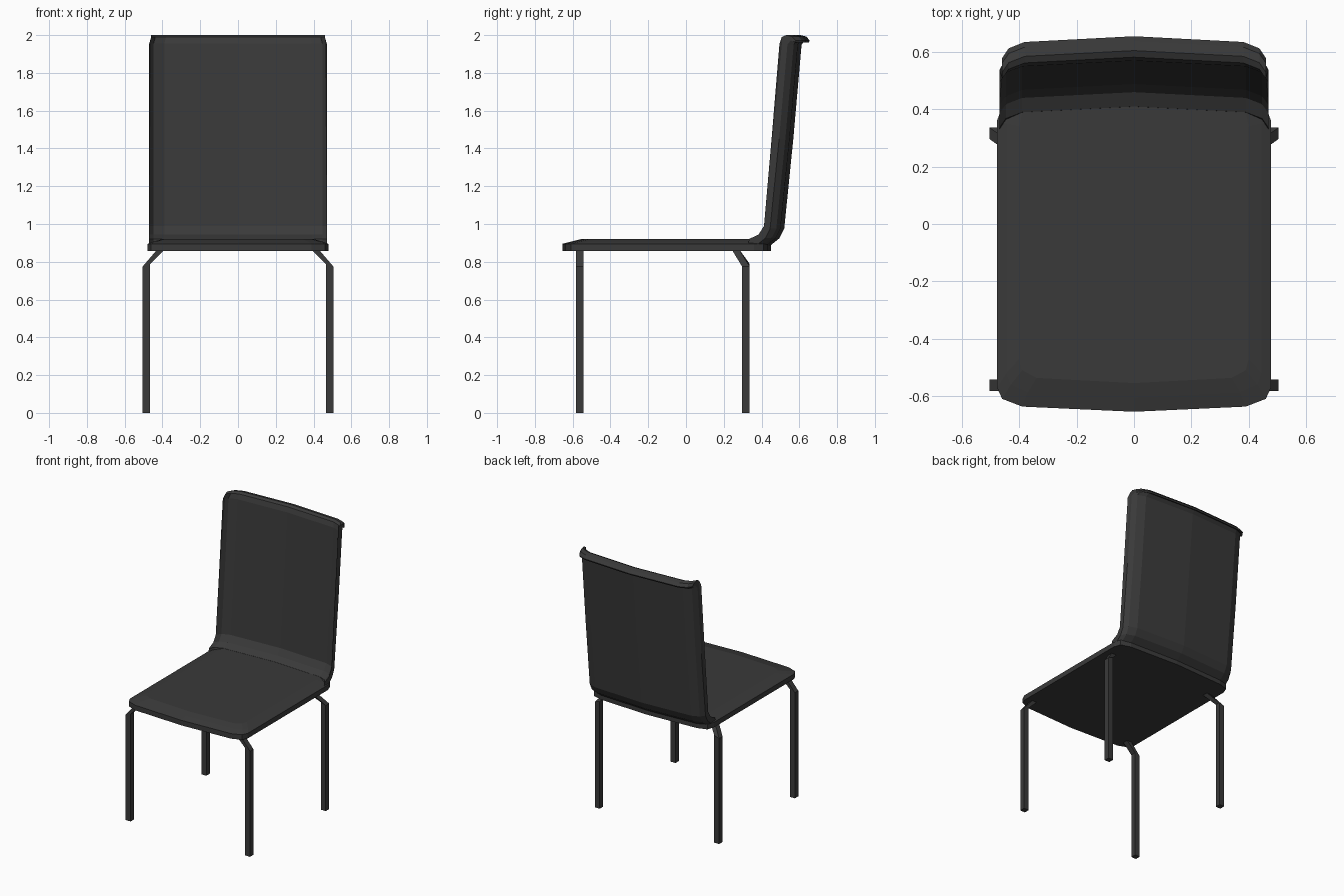
import bpy, bmesh

if "Cube" in bpy.data.objects:
    bpy.data.objects.remove(bpy.data.objects["Cube"])

charcoal = bpy.data.materials.new("charcoal")
charcoal.diffuse_color = (0.042, 0.042, 0.042, 1)
charcoal.use_nodes = True
charcoal.node_tree.nodes["Principled BSDF"].inputs["Base Color"].default_value = charcoal.diffuse_color


def loft(name, rings, cap_start=True, cap_end=True):
    """Skin closed rings of equal point count into one flat-shaded object."""
    bm = bmesh.new()
    loops = [[bm.verts.new(p) for p in ring] for ring in rings]
    n = len(loops[0])
    for a, b in zip(loops, loops[1:]):
        for i in range(n):
            j = (i + 1) % n
            bm.faces.new((a[i], a[j], b[j], b[i]))
    if cap_start:
        bm.faces.new(loops[0][::-1])
    if cap_end:
        bm.faces.new(loops[-1])
    bmesh.ops.recalc_face_normals(bm, faces=bm.faces)
    mesh = bpy.data.meshes.new(name)
    bm.to_mesh(mesh)
    bm.free()
    mesh.materials.append(charcoal)
    obj = bpy.data.objects.new(name, mesh)
    bpy.context.collection.objects.link(obj)
    return obj


# Seat: bowed outline, flat rim, then a rounded-up cushion edge
def seat_ring(half, corner, shoulder, front, back, z):
    right = [(0, front), (shoulder, front + 0.018), (corner, front + 0.045),
             (half, front + 0.085), (half, back - 0.09),
             (corner, back - 0.04), (shoulder, back - 0.018), (0, back)]
    left = [(-x, y) for x, y in right[-2:0:-1]]
    return [(x, y, z) for x, y in right + left]


loft("seat", [
    seat_ring(0.478, 0.46, 0.39, -0.655, 0.45, 0.858),
    seat_ring(0.478, 0.46, 0.39, -0.655, 0.45, 0.895),
    seat_ring(0.445, 0.43, 0.37, -0.605, 0.44, 0.908),
    seat_ring(0.40, 0.39, 0.34, -0.555, 0.43, 0.92),
])

# Backrest: one side profile (y, z) swept across a forward-curving width,
# with the top rolled backward into a lip
profile = [(0.40, 0.88), (0.445, 0.885), (0.495, 0.925), (0.52, 0.975),
           (0.568, 1.45), (0.612, 1.95), (0.63, 1.972), (0.65, 1.962),
           (0.655, 1.972), (0.637, 1.992), (0.605, 2.0), (0.582, 1.99),
           (0.57, 1.955), (0.528, 1.45), (0.488, 0.99), (0.46, 0.945),
           (0.41, 0.921)]
half_width = [(0.47, 0.075), (0.447, 0.042), (0.39, 0.02), (0.0, 0.0)]
columns = [(-x, s) for x, s in half_width] + half_width[-2::-1]


def back_ring(x, shift):
    ring = []
    for y, z in profile:
        narrow = 0.978 if z > 1.96 else 1.0
        ring.append((x * narrow, y - shift, z))
    return ring


loft("backrest", [back_ring(x, s) for x, s in columns])


# Legs: square bars whose tops bend in under the seat
def leg(name, side, foot, top):
    r = 0.02
    stations = [(foot[0], foot[1], 0.0), (foot[0], foot[1], 0.782),
                (top[0], top[1], 0.868)]
    loft(name, [[(side * (x + dx), y + dy, z - tilt * dx)
                 for dx, dy in ((-r, -r), (r, -r), (r, r), (-r, r))]
                for (x, y, z), tilt in zip(stations, (0, 0.35, 0))])


for side, label in ((-1, "left"), (1, "right")):
    leg("front_leg_" + label, side, (0.485, -0.562), (0.405, -0.562))
    leg("back_leg_" + label, side, (0.485, 0.317), (0.405, 0.26))
